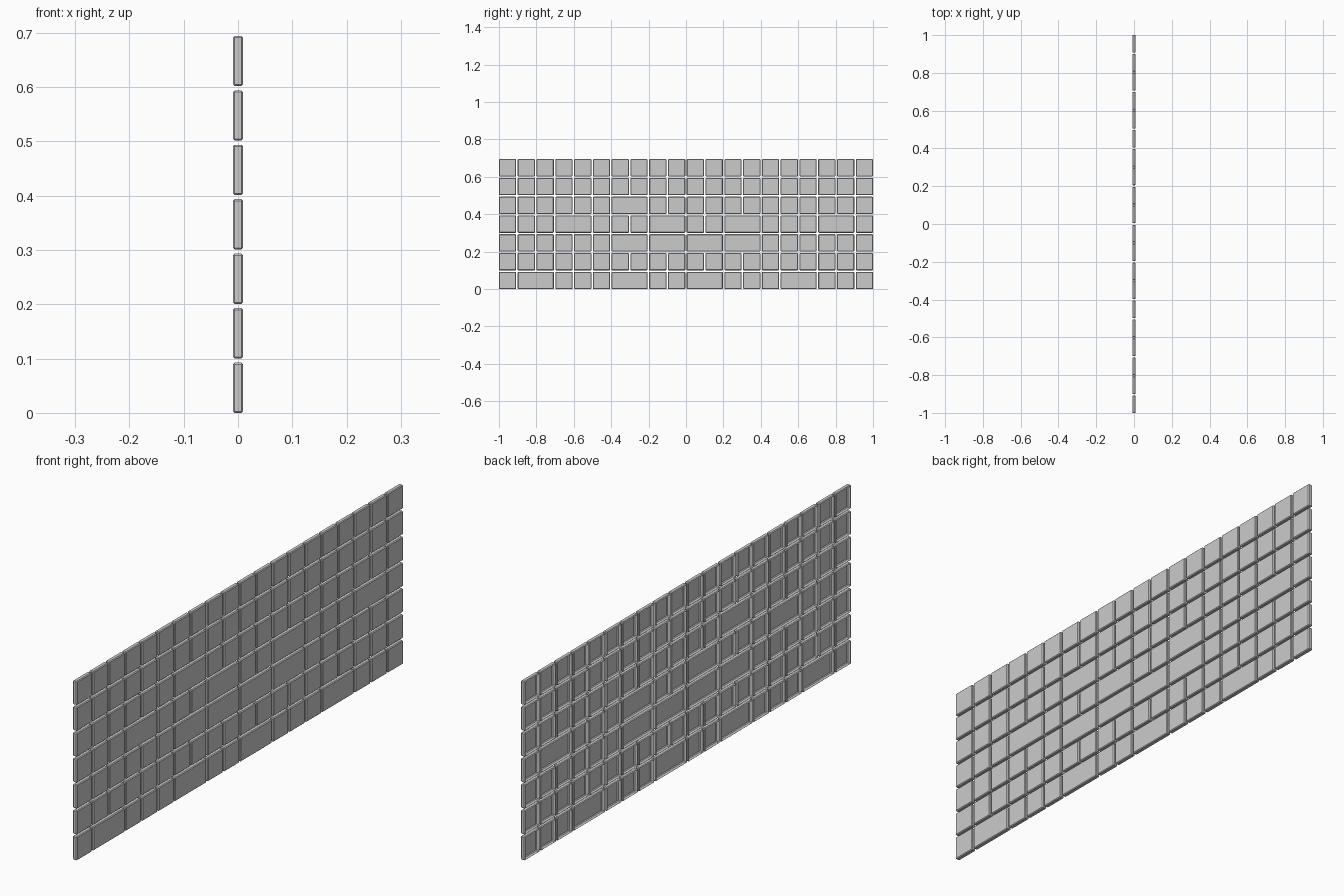
import bpy, bmesh
from mathutils import Vector

if "Cube" in bpy.data.objects:
    bpy.data.objects.remove(bpy.data.objects["Cube"])

PITCH, GAP, DEPTH, BEVEL = 0.1004, 0.008, 0.018, 0.003
COLS, ROWS = 20, 7
# start columns of double-width tiles in each row
DOUBLES = {0: [1, 6, 10, 15], 2: [6, 8, 10, 12], 3: [3, 8, 12, 17], 4: [6]}


def add_tile(row, col, span):
    """Hollow tile with a bevelled face towards +x and an open back."""
    w = span * PITCH - GAP
    h = PITCH - GAP
    center = Vector((0, -1 + col * PITCH + w / 2, row * PITCH + h / 2))
    bm = bmesh.new()
    bmesh.ops.create_cube(bm, size=1)
    bmesh.ops.scale(bm, vec=(DEPTH, w, h), verts=bm.verts)
    bmesh.ops.bevel(bm, geom=bm.edges[:], offset=BEVEL, segments=1,
                    affect='EDGES', profile=0.5)
    # open back
    back = [f for f in bm.faces if f.normal.x < -0.99]
    bmesh.ops.delete(bm, geom=back, context='FACES')
    bmesh.ops.translate(bm, vec=center, verts=bm.verts)
    mesh = bpy.data.meshes.new("wall_tile")
    bm.to_mesh(mesh)
    bm.free()
    obj = bpy.data.objects.new("wall_tile", mesh)
    bpy.context.collection.objects.link(obj)


# tile wall
for row in range(ROWS):
    col = 0
    while col < COLS:
        span = 2 if col in DOUBLES.get(row, []) else 1
        add_tile(row, col, span)
        col += span
